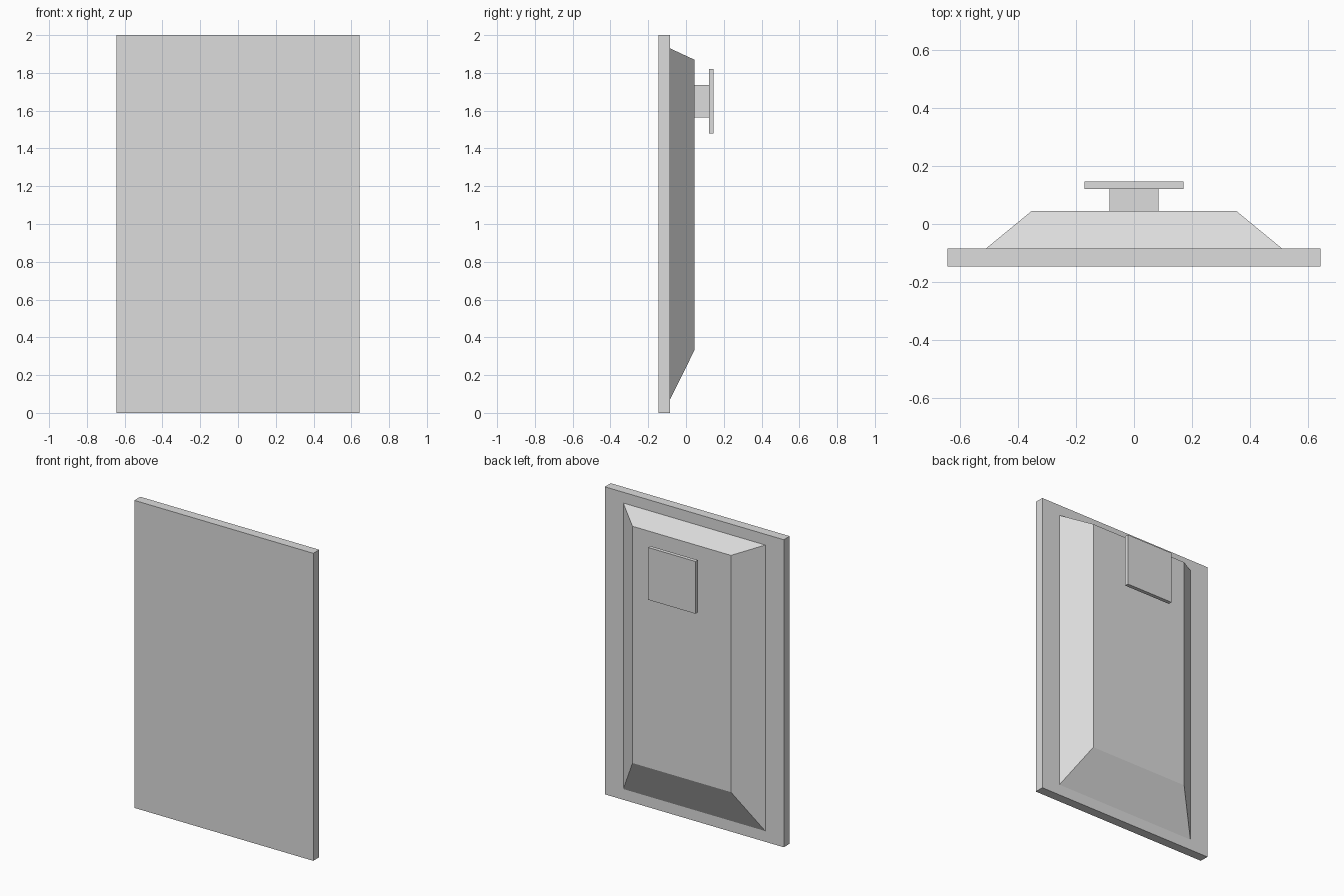
import bpy
import bmesh

default = bpy.data.objects.get("Cube")
if default:
    bpy.data.objects.remove(default, do_unlink=True)

# Single flat grey
GREY = (0.72, 0.72, 0.72, 1.0)
grey = bpy.data.materials.new("light_grey")
grey.use_nodes = True
grey.diffuse_color = GREY
grey.node_tree.nodes["Principled BSDF"].inputs["Base Color"].default_value = GREY


def slab(name, y_front, y_back, front, back=None):
    """Block between two upright rectangles, each (half width, bottom, top)."""
    bm = bmesh.new()
    rings = []
    for y, (w, low, high) in ((y_front, front), (y_back, back or front)):
        corners = ((-w, low), (w, low), (w, high), (-w, high))
        rings.append([bm.verts.new((x, y, z)) for x, z in corners])
    a, b = rings
    bm.faces.new(a)
    bm.faces.new(b[::-1])
    for i in range(4):
        j = (i + 1) % 4
        bm.faces.new((a[i], b[i], b[j], a[j]))
    bmesh.ops.recalc_face_normals(bm, faces=bm.faces)
    mesh = bpy.data.meshes.new(name)
    bm.to_mesh(mesh)
    bm.free()
    mesh.materials.append(grey)
    obj = bpy.data.objects.new(name, mesh)
    bpy.context.collection.objects.link(obj)
    return obj


# Flat front panel
slab("front_panel", -0.146, -0.085, (0.644, 0, 2))

# Tapered housing on the back, with a longer slope at the bottom
slab("back_housing", -0.085, 0.044, (0.511, 0.07, 1.93), (0.354, 0.33, 1.87))

# Mount: short neck and square plate
slab("mount_neck", 0.044, 0.121, (0.085, 1.565, 1.737))
slab("mount_plate", 0.121, 0.146, (0.17, 1.48, 1.82))
